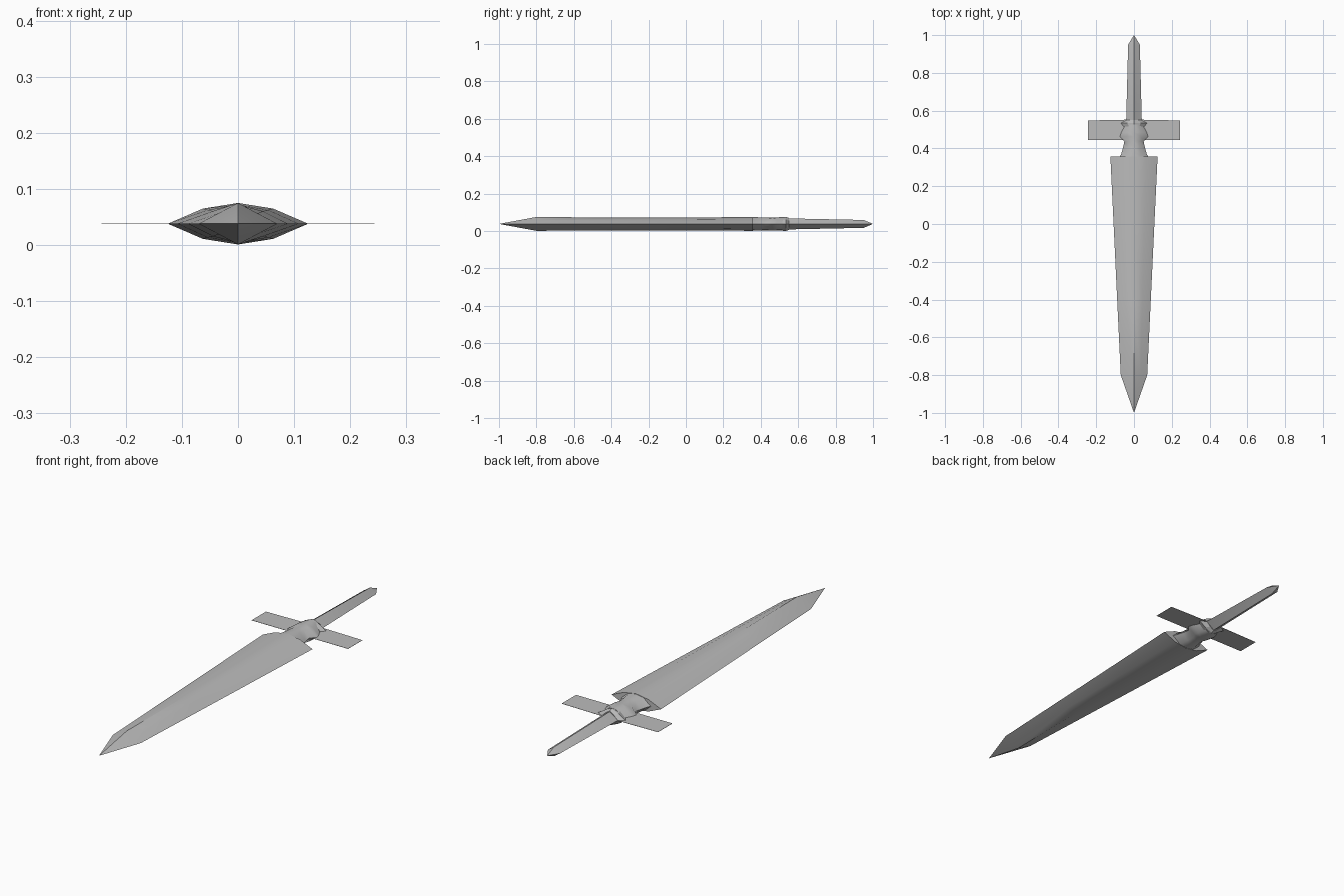
import bpy, bmesh, math

cube = bpy.data.objects.get("Cube")
if cube:
    bpy.data.objects.remove(cube, do_unlink=True)

MID = 0.038  # height of the sword's flat centre plane

steel = bpy.data.materials.new("grey steel")
steel.use_nodes = True
steel.diffuse_color = (0.5, 0.5, 0.5, 1)
steel.node_tree.nodes["Principled BSDF"].inputs["Base Color"].default_value = (0.5, 0.5, 0.5, 1)


def finish(name, bm, angle):
    bmesh.ops.recalc_face_normals(bm, faces=bm.faces)
    mesh = bpy.data.meshes.new(name)
    bm.to_mesh(mesh)
    bm.free()
    mesh.materials.append(steel)
    ob = bpy.data.objects.new(name, mesh)
    bpy.context.collection.objects.link(ob)
    bpy.ops.object.select_all(action='DESELECT')
    ob.select_set(True)
    bpy.context.view_layer.objects.active = ob
    if angle:
        bpy.ops.object.shade_smooth_by_angle(angle=math.radians(angle))
    return ob


def loft(name, sections, angle, front_tip=None, back_tip=None):
    """Sections are (y, half width, half height, fullness); fullness 0.5 is a diamond."""
    bm = bmesh.new()
    rings = []
    for y, w, h, f in sections:
        outline = [(w, 0), (w / 2, f * h), (0, h), (-w / 2, f * h),
                   (-w, 0), (-w / 2, -f * h), (0, -h), (w / 2, -f * h)]
        rings.append([bm.verts.new((x, y, MID + z)) for x, z in outline])
    for a, b in zip(rings, rings[1:]):
        for i in range(8):
            j = (i + 1) % 8
            bm.faces.new((a[i], a[j], b[j], b[i]))
    for ring, tip in ((rings[0], front_tip), (rings[-1], back_tip)):
        if tip is None:
            bm.faces.new(ring)
        else:
            apex = bm.verts.new((0, tip, MID))
            for i in range(8):
                bm.faces.new((ring[i], ring[(i + 1) % 8], apex))
    return finish(name, bm, angle)


# Blade: diamond at the point, fuller towards the shoulders
loft("blade", [(-0.80, 0.070, 0.037, 0.50),
               (-0.40, 0.089, 0.034, 0.66),
               (0.00, 0.108, 0.034, 0.72),
               (0.358, 0.125, 0.037, 0.73)], 35, front_tip=-1.0)

# Waisted collar between blade and grip
loft("collar", [(0.34, 0.085, 0.036, 0.80),
                (0.37, 0.068, 0.036, 0.82),
                (0.405, 0.058, 0.035, 0.84),
                (0.437, 0.051, 0.034, 0.85),
                (0.463, 0.075, 0.034, 0.80),
                (0.485, 0.068, 0.035, 0.82),
                (0.527, 0.045, 0.037, 0.80)], 50)

# Raised ring where the grip meets the guard
loft("grip_ring", [(0.515, 0.055, 0.036, 0.70),
                   (0.535, 0.070, 0.037, 0.60),
                   (0.550, 0.040, 0.032, 0.60)], 20)

# Grip with a pointed pommel
loft("grip", [(0.52, 0.042, 0.030, 0.5),
              (0.95, 0.031, 0.021, 0.5)], 20, back_tip=1.0)

# Thin flat crossguard
bm = bmesh.new()
top = [(-0.243, 0.548), (0, 0.553), (0.243, 0.548)]
bottom = [(0.243, 0.445), (-0.243, 0.445)]
face = bm.faces.new([bm.verts.new((x, y, MID - 0.0005)) for x, y in bottom + top])
solid = bmesh.ops.extrude_face_region(bm, geom=[face])
for v in solid["geom"]:
    if isinstance(v, bmesh.types.BMVert):
        v.co.z += 0.001
finish("crossguard", bm, 0)
